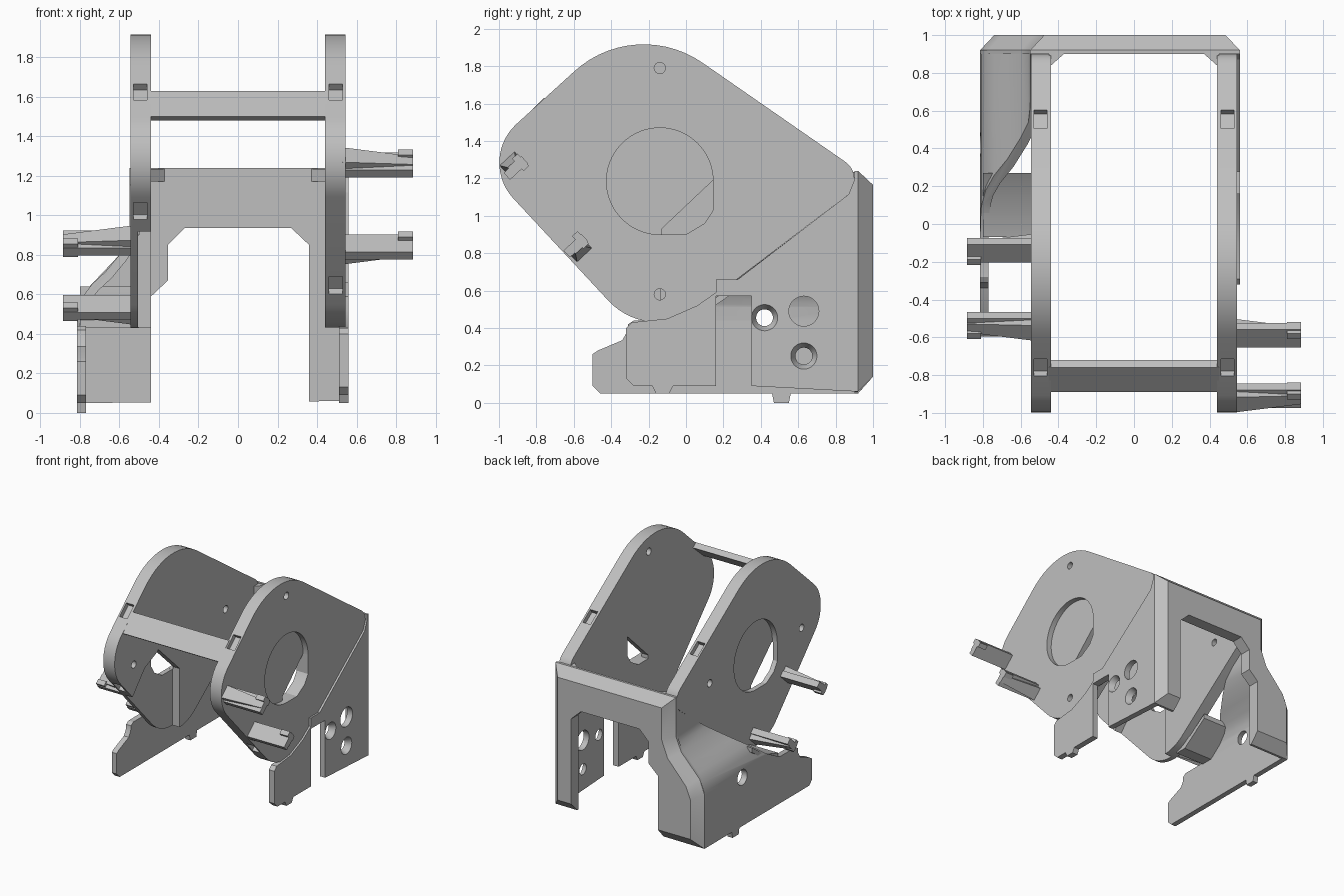
import bpy, bmesh, math
from mathutils import Vector, Matrix

cube = bpy.data.objects.get("Cube")
if cube:
    bpy.data.objects.remove(cube, do_unlink=True)

gray = bpy.data.materials.new("light gray plastic")
gray.use_nodes = True
gray.diffuse_color = (0.52, 0.52, 0.52, 1)
gray.node_tree.nodes["Principled BSDF"].inputs["Base Color"].default_value = gray.diffuse_color


def finish(name, bm):
    bmesh.ops.recalc_face_normals(bm, faces=bm.faces)
    mesh = bpy.data.meshes.new(name)
    bm.to_mesh(mesh)
    bm.free()
    ob = bpy.data.objects.new(name, mesh)
    bpy.context.collection.objects.link(ob)
    mesh.materials.append(gray)
    return ob


def loft(name, loops):
    """Closed solid through a series of matching loops."""
    bm = bmesh.new()
    rings = [[bm.verts.new(p) for p in loop] for loop in loops]
    n = len(rings[0])
    for a, b in zip(rings, rings[1:]):
        for i in range(n):
            j = (i + 1) % n
            bm.faces.new((a[i], a[j], b[j], b[i]))
    bm.faces.new(rings[0])
    bm.faces.new(rings[-1])
    return finish(name, bm)


def side_prism(name, pts, x0, x1):
    return loft(name, [[(x, y, z) for y, z in pts] for x in (x0, x1)])


def back_prism(name, pts, y0, y1):
    return loft(name, [[(x, y, z) for x, z in pts] for y in (y0, y1)])


def box(name, x0, x1, y0, y1, z0, z1):
    return side_prism(name, [(y0, z0), (y1, z0), (y1, z1), (y0, z1)], x0, x1)


def cylinder(y, z, r0, r1, x0, x1, n=48):
    ring = lambda x, r: [(x, y + r * math.cos(math.tau * i / n),
                          z + r * math.sin(math.tau * i / n)) for i in range(n)]
    return loft("cutter", [ring(x0, r0), ring(x1, r1)])


def boolean(ob, tool, operation="DIFFERENCE"):
    mod = ob.modifiers.new("cut", "BOOLEAN")
    mod.operation, mod.object, mod.solver = operation, tool, "EXACT"
    bpy.context.view_layer.objects.active = ob
    bpy.ops.object.modifier_apply(modifier=mod.name)
    bpy.data.objects.remove(tool, do_unlink=True)


def fillet(corners, steps=14):
    """Round each (y, z, radius) corner of a polygon."""
    out = []
    for i, (y, z, r) in enumerate(corners):
        c = Vector((y, z))
        a = (Vector(corners[i - 1][:2]) - c).normalized()
        b = (Vector(corners[(i + 1) % len(corners)][:2]) - c).normalized()
        half = a.angle(b) / 2
        mid = c + (a + b).normalized() * r / math.sin(half)
        t = r / math.tan(half)
        u, v = c + a * t - mid, c + b * t - mid
        sweep = math.pi - 2 * half
        for k in range(steps + 1):
            f = k / steps
            p = mid + (u * math.sin((1 - f) * sweep) + v * math.sin(f * sweep)) / math.sin(sweep)
            out.append((p.x, p.y))
    return out


# Big rounded side plates with dial recess, wire opening and rim slots
HUB_Y, HUB_Z, REACH = -0.14, 1.185, 0.605
outline = fillet([(-0.272, 2.068, 0.55), (0.981, 1.199, 0.115),
                  (-0.193, 0.307, 0.36), (-1.116, 1.3, 0.28)])
opening = [(-0.13, 0.93), (-0.13, 0.9), (0, 0.9), (0.1, 0.96), (0.145, 1.03), (0.145, 1.19)]
for name, s in (("left_plate", 1), ("right_plate", -1)):
    plate = side_prism(name, outline, s * 0.44, s * 0.545)
    boolean(plate, cylinder(HUB_Y, HUB_Z, 0.285, 0.285, s * 0.5, s * 0.6, 72))
    pts = opening if s > 0 else [(2 * HUB_Y - y, z) for y, z in opening]
    boolean(plate, side_prism("cutter", pts, s * 0.4, s * 0.6))
    for d in (-REACH, REACH):
        y, z = (HUB_Y, HUB_Z + d) if s > 0 else (HUB_Y + d, HUB_Z)
        boolean(plate, cylinder(y, z, 0.03, 0.03, s * 0.4, s * 0.6, 24))
    low_slot = (-0.51, 0.645, 47) if s > 0 else (-0.86, 1.02, 47)
    for y, z, tilt in ((-0.76, 1.625, -42), (0.555, 1.495, 35), low_slot):
        slot = box("cutter", -0.035, 0.035, -0.06, 0.06, -0.04, 0.04)
        slot.data.transform(Matrix.Translation((s * 0.495, y, z))
                            @ Matrix.Rotation(math.radians(-tilt), 4, "X"))
        boolean(plate, slot)
    if s < 0:
        boolean(plate, side_prism("cutter", [(-0.14, 0.3), (-0.14, 0.92), (-0.42, 1.18),
                (-0.6, 1.1), (-0.76, 0.92), (-1, 0.6)], -0.505, -0.4))

# Bar joining the plates at the front
side_prism("front_bar", [(-0.89, 1.5), (-0.76, 1.63), (-0.72, 1.6), (-0.86, 1.48)], -0.45, 0.45)

# Back frame with chamfered rear edges and an arched opening
outer = [(0.56, 0.06), (0.56, 1.24), (-0.55, 1.24), (-0.55, 0.92), (-0.6, 0.8),
         (-0.77, 0.62), (-0.815, 0.5), (-0.815, 0.05)]
inner = [(0.485, 0.14), (0.485, 1.165), (-0.475, 1.165), (-0.475, 0.9), (-0.53, 0.76),
         (-0.7, 0.57), (-0.74, 0.47), (-0.74, 0.14)]
frame = loft("back_frame", [[(x, y, z) for x, z in loop]
                            for y, loop in ((0.9, outer), (0.92, outer), (1, inner))])
boolean(frame, back_prism("cutter", [(0.36, -0.1), (0.36, 0.85), (0.27, 0.935), (-0.27, 0.935),
        (-0.355, 0.85), (-0.355, 0.67), (-0.44, 0.59), (-0.44, -0.1)], 0.8, 1.1))
for s in (1, -1):
    loft("frame_gusset", [[(s * 0.36, 0.91, z), (s * 0.45, 0.91, z), (s * 0.45, 0.83, z)]
                          for z in (1.17, 1.235)])

# Left side wall, behind the slot
wall = side_prism("left_wall", [(0.35, 0.09), (0.92, 0.06), (0.92, 1.24), (0.9, 1.19),
                  (0.87, 1.115), (0.16, 0.57), (0.35, 0.57)], 0.51, 0.56)
for y, z, r in ((0.42, 0.455, 0.075), (0.63, 0.25, 0.075), (0.63, 0.49, 0.08)):
    boolean(wall, cylinder(y, z, 0.04 if r < 0.08 else r, r, 0.5, 0.57))
box("wall_bridge", 0.5, 0.56, 0.16, 0.35, 0.57, 0.66)

# Left front leg with foot, hanging from the plate
side_prism("left_front_leg", [(-0.32, 0.13), (-0.28, 0.09), (-0.18, 0.09), (-0.16, 0.05),
           (-0.09, 0.05), (-0.07, 0.09), (0.16, 0.09), (0.16, 0.59), (0.06, 0.52),
           (-0.1, 0.45), (-0.29, 0.43), (-0.32, 0.4)], 0.51, 0.56)

# Right side wall: S-shaped sheet trimmed to its side outline
curve = [(-0.55, 1.3), (-0.55, 0.92), (-0.56, 0.86), (-0.6, 0.8), (-0.67, 0.715),
         (-0.74, 0.65), (-0.785, 0.59), (-0.81, 0.52), (-0.815, 0.44), (-0.815, 0)]
sheet = [Vector(p) for p in curve]
offset = []
for i, p in enumerate(sheet):
    d = (sheet[min(i + 1, len(sheet) - 1)] - sheet[max(i - 1, 0)]).normalized()
    offset.append(p + Vector((-d.y, d.x)) * 0.045)
right_wall = back_prism("right_wall", sheet + offset[::-1], -0.6, 0.92)
boolean(right_wall, side_prism("cutter", [(0.95, 0.05), (0.56, 0.05), (0.55, 0), (0.47, 0),
        (0.46, 0.05), (-0.46, 0.05), (-0.5, 0.09), (-0.5, 0.26), (-0.47, 0.28), (-0.34, 0.335),
        (-0.315, 0.38), (-0.31, 0.42), (-0.28, 0.44), (-0.07, 0.44), (0.1, 0.53),
        (0.88, 1.12), (0.95, 1.24)], -1, -0.3), "INTERSECT")
boolean(right_wall, cylinder(0.42, 0.455, 0.045, 0.07, -0.7, -0.85))
side_prism("right_shelf", [(-0.07, 0.43), (0.03, 0.43), (0.27, 0.6), (0.27, 0.64),
                           (0.1, 0.52), (-0.07, 0.47)], -0.8, -0.5)


# Cable hooks: flat arm, tapering rib and a raised tip
def hook(s, y, z, tilt, rib_side):
    place = Matrix.Translation((0, y, z)) @ Matrix.Rotation(math.radians(tilt), 4, "X")
    x0, x1 = s * 0.53, s * 0.885
    h = rib_side * 0.07
    parts = [
        box("hook_arm", x0, x1, -0.065, 0.065, -0.025, 0.025),
        loft("hook_rib", [[(x, -w, 0), (x, w, 0), (x, w, t), (x, -w, t)]
                          for x, w, t in ((x0, 0.055, h), (x1, 0.03, h * 0.45))]),
        box("hook_tip", s * 0.81, x1, 0.02 * s, 0.06 * s, -0.04, 0.05),
    ]
    for part in parts:
        part.data.transform(place)


hook(1, -0.91, 1.255, 43, 1)
hook(1, -0.59, 0.84, 43, -1)
hook(-1, -0.53, 0.86, 43, 1)
hook(-1, -0.14, 0.535, 43, -1)

# Smooth shading with sharp edges kept
bpy.ops.object.select_all(action="DESELECT")
for ob in bpy.context.scene.objects:
    if ob.type == "MESH" and gray.name in ob.data.materials:
        ob.select_set(True)
        bpy.context.view_layer.objects.active = ob
bpy.ops.object.shade_smooth_by_angle(angle=math.radians(30))
